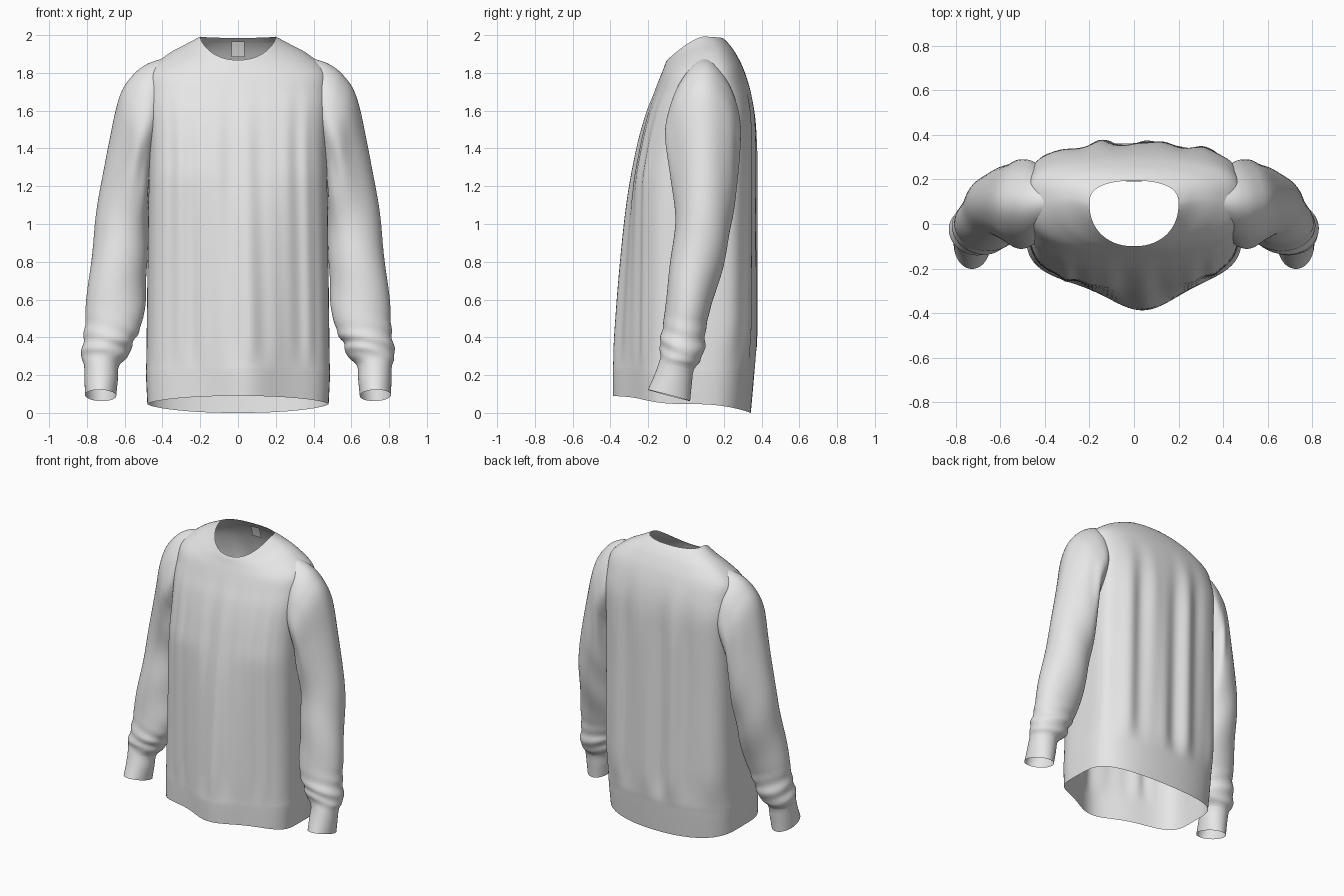
import bpy, bmesh, math
from math import sin, cos, pi, exp

cube = bpy.data.objects.get("Cube")
if cube:
    bpy.data.objects.remove(cube)


def material(name, value):
    m = bpy.data.materials.new(name)
    m.use_nodes = True
    m.diffuse_color = (value, value, value, 1)
    m.node_tree.nodes["Principled BSDF"].inputs["Base Color"].default_value = m.diffuse_color
    return m


fabric = material("light grey fabric", 0.8)


def refine(rows, steps):
    """Smoothly interpolate between the given cross-section rows."""
    out = []
    for i in range(len(rows) - 1):
        a, b = rows[max(i - 1, 0)], rows[i]
        c, d = rows[i + 1], rows[min(i + 2, len(rows) - 1)]
        for s in range(steps):
            t = s / steps
            out.append([q + t * ((r - p) / 2 + t * ((p - 2.5 * q + 2 * r - w / 2)
                        + t * (1.5 * (q - r) + (w - p) / 2)))
                        for p, q, r, w in zip(a, b, c, d)])
    return out + [list(rows[-1])]


def loft(name, rings, closed=True):
    bm = bmesh.new()
    loops = [[bm.verts.new(p) for p in ring] for ring in rings]
    for lo, hi in zip(loops, loops[1:]):
        n = len(lo)
        for i in range(n if closed else n - 1):
            j = (i + 1) % n
            bm.faces.new((lo[i], lo[j], hi[j], hi[i]))
    mesh = bpy.data.meshes.new(name)
    bm.to_mesh(mesh)
    bm.free()
    obj = bpy.data.objects.new(name, mesh)
    bpy.context.collection.objects.link(obj)
    mesh.materials.append(fabric)
    for poly in mesh.polygons:
        poly.use_smooth = True


def bump(v, centre, width):
    return exp(-((v - centre) / width) ** 2)


def ramp(v, lo, hi):
    t = max(0, min(1, (v - lo) / (hi - lo)))
    return t * t * (3 - 2 * t)


def power(v, e):
    return math.copysign(abs(v) ** e, v)


# Body: side x, side y, side z, front y, front z, back y, back z
BODY = [
    (.48, .0, .047, -.387, .09, .343, 0),
    (.487, .01, .2, -.388, .22, .36, .19),
    (.485, .02, .3, -.38, .31, .365, .3),
    (.48, .04, .7, -.35, .7, .365, .7),
    (.475, .05, 1.1, -.308, 1.1, .365, 1.1),
    (.47, .07, 1.4, -.255, 1.4, .365, 1.4),
    (.475, .08, 1.56, -.21, 1.58, .36, 1.58),
    (.48, .09, 1.70, -.17, 1.69, .34, 1.71),
    (.47, .10, 1.81, -.14, 1.77, .305, 1.82),
    (.37, .11, 1.90, -.12, 1.82, .265, 1.90),
    (.27, .11, 1.955, -.109, 1.85, .23, 1.95),
    (.20, .09, 1.992, -.1, 1.868, .195, 1.985),
]


def body_ring(row, n=160):
    sx, sy, sz, fy, fz, by, bz = row
    neck = ramp(sz, 1.55, 1.97)
    ring = []
    for i in range(n):
        a = 2 * pi * i / n
        c, s = cos(a), sin(a)
        front = s < 0
        ey, ez = (fy, fz) if front else (by, bz)
        e = .52 + .4 * neck if front else .5 - .13 * ramp(sz, .2, .5) + .35 * neck
        x = sx * power(c, .92)
        z = sz + (ez - sz) * abs(s) ** 1.3
        # vertical drape folds, fading at the hem and the yoke
        fade = ramp(z, .2, .4) * (1 - ramp(z, 1.3, 1.85)) * abs(s)
        if front:
            # the cloth hangs in one broad central swell over a flatter panel
            swell = max(0, -.285 - fy)
            depth = sy - fy - swell * (1 - bump(x, .04, .19) / max(abs(s) ** e, .2))
            fold = fade * (.006 * sin(16 * a) + .004 * sin(25 * a + z))
        else:
            depth = by - sy
            fold = fade * (.013 * sin(26 * x - .8) + .006 * sin(41 * x + z))
        ring.append((x, sy + (depth + fold) * power(s, e), z))
    return ring


fine = refine(BODY, 6)
loft("hem_band", [body_ring(r) for r in fine[:7]])
loft("body", [body_ring(r) for r in fine[6:-5]])
loft("collar", [body_ring(r) for r in fine[-6:]])

# Sleeve: outer x, outer z, inner x, inner z, centre y, half depth, front lift
SLEEVE = [
    (.38, 1.88, .42, 1.44, .10, .14, 0),
    (.475, 1.85, .44, 1.37, .095, .18, 0),
    (.555, 1.79, .455, 1.31, .09, .192, 0),
    (.625, 1.68, .465, 1.25, .09, .188, 0),
    (.68, 1.45, .47, 1.12, .095, .172, 0),
    (.735, 1.15, .475, .95, .095, .153, 0),
    (.775, .85, .48, .75, .06, .14, 0),
    (.80, .6, .495, .56, .015, .125, 0),
    (.81, .46, .525, .43, -.01, .115, 0),
    (.825, .36, .56, .36, -.02, .118, .01),
    (.83, .29, .58, .3, -.03, .105, .02),
    (.815, .25, .63, .25, -.05, .092, .02),
    (.812, .17, .637, .17, -.07, .1, .025),
    (.81, .095, .645, .09, -.09, .112, .03),
]


def sleeve_ring(row, side, n=64):
    ox, oz, ix, iz, cy, ry, lift = row
    cx, cz, hx, hz = (ox + ix) / 2, (oz + iz) / 2, (ox - ix) / 2, (oz - iz) / 2
    # the upper arm is wide towards the body and narrow along the outside
    taper = .24 * ramp(cz, .8, 1.35)
    ring = []
    for i in range(n):
        a = 2 * pi * i / n
        c, s = cos(a), sin(a)
        # bunched wrinkles above the cuff, long soft folds, gathers at the armpit
        f = .04 * bump(cz, .37, .09) * sin(70 * cz + 3 * sin(a + side))
        f += .03 * bump(cz, .75, .4) * sin(14 * cz + 2 * a)
        f += .05 * bump(cz, 1.4, .2) * sin(7 * a + 5 * cz) * (.5 - .5 * c)
        ring.append((side * (cx + hx * c * (1 + f)), cy + ry * s * (1 + f) * (1 - taper * c),
                     cz + hz * c - lift * s))
    return ring if side < 0 else ring[::-1]


arm = refine(SLEEVE, 6)
for side, label in ((1, "left"), (-1, "right")):
    loft(label + "_sleeve", [sleeve_ring(r, side) for r in arm[:67]])
    loft(label + "_cuff", [sleeve_ring(r, side) for r in arm[66:]])

# Neck label hanging inside the back of the collar
loft("neck_label", [[(x, y, z) for x in (-.035, .035)]
                    for y, z in ((.19, 1.965), (.205, 1.925), (.215, 1.885))], False)
